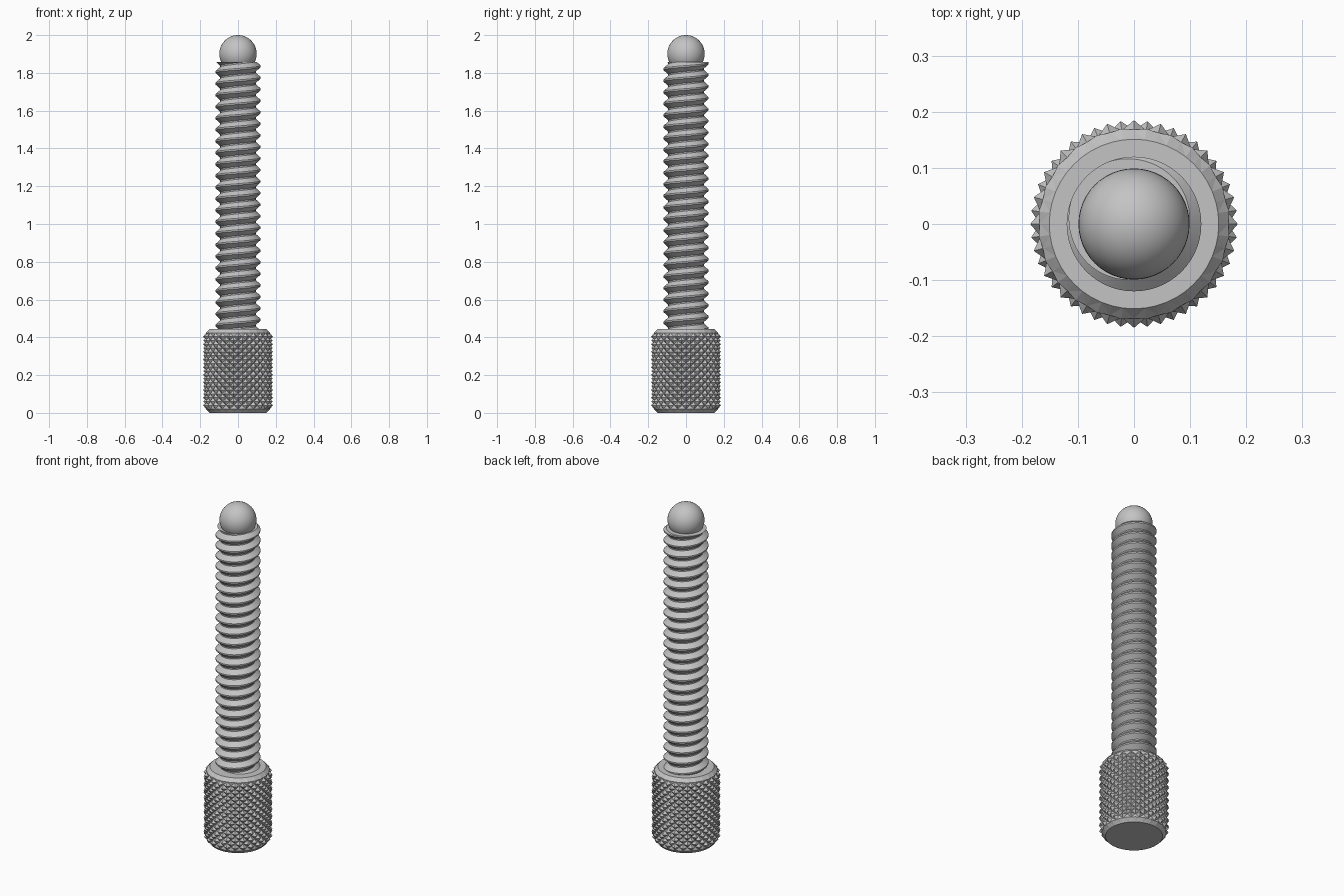
import bpy, bmesh
from math import cos, sin, pi, radians

cube = bpy.data.objects.get("Cube")
if cube:
    bpy.data.objects.remove(cube, do_unlink=True)

steel = bpy.data.materials.new("steel_grey")
steel.use_nodes = True
grey = (0.55, 0.55, 0.55, 1)
steel.diffuse_color = grey
steel.node_tree.nodes["Principled BSDF"].inputs["Base Color"].default_value = grey


def ring_point(bm, r, angle, z):
    return bm.verts.new((r * cos(angle), r * sin(angle), z))


def finish(bm, name, smooth):
    bmesh.ops.recalc_face_normals(bm, faces=bm.faces)
    mesh = bpy.data.meshes.new(name)
    bm.to_mesh(mesh)
    bm.free()
    mesh.materials.append(steel)
    obj = bpy.data.objects.new(name, mesh)
    bpy.context.collection.objects.link(obj)
    if smooth:
        bpy.ops.object.select_all(action='DESELECT')
        obj.select_set(True)
        bpy.context.view_layer.objects.active = obj
        bpy.ops.object.shade_smooth_by_angle(angle=radians(30))


# Knurled head: pyramids between crossing grooves, trimmed by end chamfers
def knurled_head(height=0.444, starts=24, rows=22, peak=0.185, groove=0.168, end=0.151):
    bm = bmesh.new()
    cols = 2 * starts
    grid = []
    for j in range(rows + 1):
        z = height * j / rows
        chamfer = end + min(z, height - z)
        grid.append([ring_point(bm, min(chamfer, groove if (i + j) % 2 else peak),
                                2 * pi * i / cols, z) for i in range(cols)])
    for j in range(rows):
        for i in range(cols):
            k = (i + 1) % cols
            a, b, c, d = grid[j][i], grid[j][k], grid[j + 1][k], grid[j + 1][i]
            # split each cell along its groove
            tris = ((a, b, d), (b, c, d)) if (i + j) % 2 == 0 else ((a, b, c), (a, c, d))
            for tri in tris:
                bm.faces.new(tri)
    bm.faces.new(grid[0])
    bm.faces.new(grid[-1])
    finish(bm, "knurled_head", False)


# Right-handed screw thread, cut flat at both ends
def threaded_shaft(bottom=0.42, top=1.858, pitch=0.061, crest_z=1.835, segs=64):
    bm = bmesh.new()
    profile = [(-0.004, 0.12), (0.004, 0.12), (0.027, 0.094), (0.034, 0.094)]
    n = len(profile)
    rows = [(crest_z + turn * pitch + dz, r)
            for turn in range(-26, 4) for dz, r in profile]
    cols = [[ring_point(bm, r, 2 * pi * i / segs, z + pitch * i / segs)
             for z, r in rows] for i in range(segs)]
    cols.append(cols[0][n:])
    for left, right in zip(cols, cols[1:]):
        for j in range(len(rows) - n - 1):
            bm.faces.new((left[j], right[j], right[j + 1], left[j + 1]))
    for z, up in ((bottom, -1), (top, 1)):
        cut = bmesh.ops.bisect_plane(bm, geom=bm.verts[:] + bm.edges[:] + bm.faces[:],
                                     plane_co=(0, 0, z), plane_no=(0, 0, up),
                                     clear_outer=True)["geom_cut"]
        edges = [e for e in cut if isinstance(e, bmesh.types.BMEdge)]
        bmesh.ops.edgeloop_fill(bm, edges=edges)
    finish(bm, "threaded_shaft", True)


# Ball tip
def ball_tip(radius=0.099, top=2.0):
    bm = bmesh.new()
    bmesh.ops.create_uvsphere(bm, u_segments=48, v_segments=24, radius=radius)
    bmesh.ops.translate(bm, verts=bm.verts, vec=(0, 0, top - radius))
    finish(bm, "ball_tip", True)


knurled_head()
threaded_shaft()
ball_tip()
